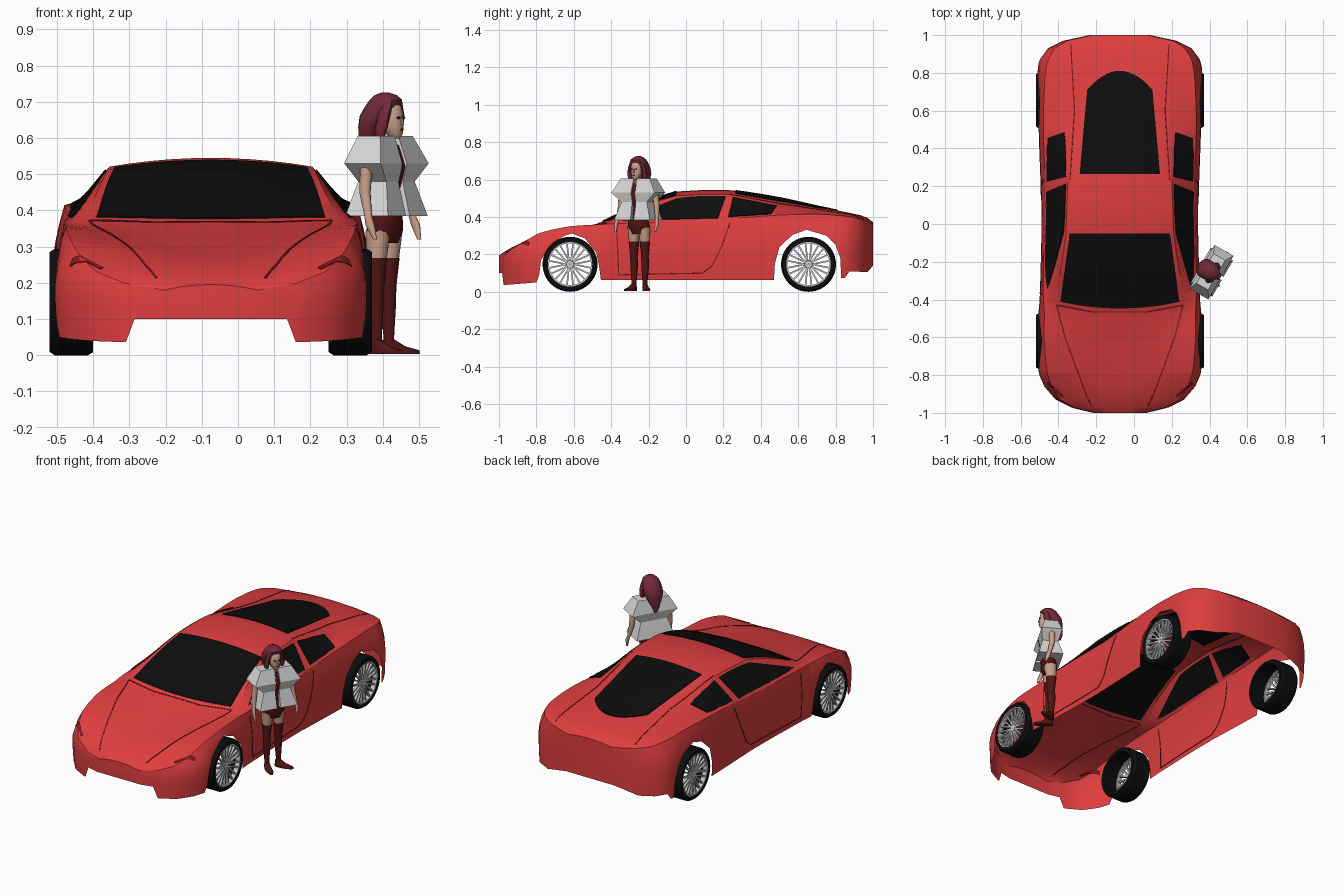
import bpy, bmesh, math
from mathutils import Vector, Matrix
from mathutils.bvhtree import BVHTree

if "Cube" in bpy.data.objects:
    bpy.data.objects.remove(bpy.data.objects["Cube"])


def material(name, r, g, b):
    m = bpy.data.materials.new(name)
    m.diffuse_color = (r, g, b, 1)
    m.use_nodes = True
    m.node_tree.nodes["Principled BSDF"].inputs["Base Color"].default_value = m.diffuse_color
    return m


RED = material("car_red", 0.74, 0.048, 0.05)
SEAM = material("seam_red", 0.22, 0.01, 0.012)
BLACK = material("black", 0.004, 0.004, 0.004)
SILVER = material("rim_silver", 0.6, 0.6, 0.6)
GREY = material("jacket_grey", 0.68, 0.68, 0.68)
SKIN = material("skin", 0.58, 0.35, 0.25)
HAIR = material("hair_crimson", 0.17, 0.022, 0.04)
CLOTH = material("dark_red_cloth", 0.085, 0.007, 0.007)
CX = -0.075  # centre line of the car


def make(name, verts, faces, mat, smooth=None):
    me = bpy.data.meshes.new(name)
    me.from_pydata([tuple(v) for v in verts], [], faces)
    me.materials.append(mat)
    if smooth:
        me.shade_smooth()
        me.set_sharp_from_angle(angle=math.radians(smooth))
    ob = bpy.data.objects.new(name, me)
    bpy.context.collection.objects.link(ob)
    return ob


# ---- car body: loft of cross-sections along y
# y, max half width, shoulder half width, shoulder z, roof/hood edge half width, edge z, centre z
ST = [(-1.0, .14, .13, .18, .08, .19, .195), (-.97, .26, .24, .20, .13, .212, .215),
      (-.93, .34, .315, .23, .15, .235, .238), (-.86, .40, .36, .272, .175, .267, .265),
      (-.78, .43, .385, .315, .20, .295, .287), (-.62, .435, .40, .35, .26, .335, .327),
      (-.46, .43, .40, .36, .33, .362, .37), (-.40, .425, .405, .363, .34, .382, .398),
      (-.25, .42, .405, .37, .315, .45, .467), (-.05, .415, .40, .375, .285, .513, .536),
      (.1, .415, .395, .38, .28, .521, .545), (.22, .42, .395, .39, .275, .52, .545),
      (.5, .43, .405, .41, .262, .468, .502), (.7, .435, .40, .415, .25, .44, .458),
      (.85, .43, .385, .405, .22, .42, .427), (.93, .38, .345, .39, .2, .403, .41),
      (.97, .30, .28, .378, .17, .39, .396), (1.0, .16, .145, .36, .09, .368, .372)]
# lower edge with both wheel arches
LOW = [(-1, .1), (-.983, .1), (-.975, .036), (-.8, .05), (-.785, .09), (-.775, .17), (-.72, .255),
       (-.65, .3), (-.61, .312), (-.54, .285), (-.48, .21), (-.465, .14), (-.455, .062), (.47, .062),
       (.475, .15), (.5, .24), (.57, .305), (.645, .332), (.75, .3), (.8, .25), (.825, .18),
       (.83, .075), (.85, .075), (.875, .11), (.97, .105), (1, .14)]


def low(y):
    for (a, p), (b, q) in zip(LOW, LOW[1:]):
        if y <= b:
            return p + (q - p) * (y - a) / (b - a)
    return LOW[-1][1]


def station(y):
    i = max(k for k in range(len(ST) - 1) if ST[k][0] <= y + 1e-9)
    h = ST[i + 1][0] - ST[i][0]
    t = (y - ST[i][0]) / h

    def slope(k, c):
        a, b = ST[max(k - 1, 0)], ST[min(k + 1, len(ST) - 1)]
        return (b[c] - a[c]) / (b[0] - a[0])
    return [(2*t**3 - 3*t*t + 1) * ST[i][c] + (t**3 - 2*t*t + t) * h * slope(i, c)
            + (3*t*t - 2*t**3) * ST[i + 1][c] + (t**3 - t*t) * h * slope(i + 1, c) for c in range(1, 7)]


def half_section(y):
    w, ws, zs, we, ze, zc = station(y)
    zb, zm = low(y), .17 + .04 * (y + 1)
    zm = min(zm, zs - .03)
    pts = []
    for k in range(6):
        z = zb + (zs - zb) * k / 6
        x = w - .015 * ((zm - z) / zm) ** 2 if z < zm else w + (ws - w) * ((z - zm) / (zs - zm)) ** 2
        pts.append((x, z))
    pts += [(ws + (we - ws) * k / 3, zs + (ze - zs) * k / 3) for k in range(3)]
    pts += [(we * (1 - k / 5), ze + (zc - ze) * (1 - (1 - k / 5) ** 2)) for k in range(6)]
    return pts


ys = sorted({r[0] for r in ST} | {p[0] for p in LOW} | {-.35, -.3, -.15, .3, .4})
V, F = [], []
for y in ys:
    h = half_section(y)
    V += [Vector((CX + x, y, z)) for x, z in h] + [Vector((CX - x, y, z)) for x, z in h[-2::-1]]
n = len(V) // len(ys)
for j in range(len(ys) - 1):
    for i in range(n - 1):
        a = j * n + i
        F.append((a, a + n, a + n + 1, a + 1))
F += [tuple(range(n)), tuple(range(len(V) - 1, len(V) - n - 1, -1))]
make("car_body", V, F, RED, 28)
TREE = BVHTree.FromPolygons(V, F)


# ---- plates laid on the body: projected from above ("z") or from a side (+1 / -1)
def hit(a, b, way):
    o, d = ((CX + a, b, 2), (0, 0, -1)) if way == "z" else ((CX + 2 * way, a, b), (-way, 0, 0))
    p = TREE.ray_cast(Vector(o), Vector(d))[0]
    return p if p else TREE.find_nearest(Vector(o))[0]


def plate(name, A, B, C, D, way, mat, thick=.009, nu=14, nv=10, bow0=0, bow1=0):
    v = []
    for j in range(nv + 1):
        t = j / nv
        for i in range(nu + 1):
            u = i / nu
            p = [(A[c]*(1-u) + B[c]*u)*(1-t) + (D[c]*(1-u) + C[c]*u)*t for c in (0, 1)]
            s = 1 - (2*u - 1) ** 2
            v.append(hit(p[0], p[1] + s * (bow0*(1-t) + bow1*t), way))
    m = nu + 1
    f = [(j*m+i, j*m+i+1, j*m+m+i+1, j*m+m+i) for j in range(nv) for i in range(nu)]
    ob = make(name, v, f, mat)
    mod = ob.modifiers.new("thickness", 'SOLIDIFY')
    mod.thickness, mod.offset = thick, 0
    return ob


plate("windshield", (-.315, -.41), (.315, -.41), (.265, -.05), (-.265, -.05), "z", BLACK, bow0=-.035)
plate("rear_window", (-.212, .265), (.212, .265), (.172, .71), (-.172, .71), "z", BLACK, bow1=.1)
for s in (1, -1):
    plate("front_side_window", (-.34, .38), (.17, .393), (.212, .508), (-.05, .498), s, BLACK, bow1=.006)
    plate("quarter_window", (.225, .4), (.455, .418), (.485, .457), (.25, .505), s, BLACK)


def seam(name, pts, way, w=.003):
    for p, q in zip(pts, pts[1:]):
        d = (Vector(q) - Vector(p)).normalized()
        e = Vector((-d.y, d.x)) * w
        a, b = Vector(p), Vector(q)
        plate(name, a - e, b - e, b + e, a + e, way, SEAM, .004, 12, 1)


for s in (1, -1):
    seam("hood_seam", [(s*.335, -.43), (s*.29, -.6), (s*.18, -.9), (s*.15, -.965)], "z")
    seam("deck_seam", [(s*.265, .23), (s*.24, .6), (s*.26, .95)], "z")
    seam("headlight_slit", [(s*.3, -.915), (s*.385, -.84)], "z", .006)
    seam("door_seam", [(.235, .37), (.19, .24), (.14, .14), (.09, .1), (-.36, .09), (-.37, .34)], s)
seam("cowl_seam", [(-.335, -.43), (-.15, -.465), (.15, -.465), (.335, -.43)], "z")


# ---- wheels: lathed tyre and rim ring, hub and paired spokes
def lathe(profile, seg=40):
    v = [(x, r * math.cos(2*math.pi*k/seg), r * math.sin(2*math.pi*k/seg))
         for k in range(seg) for r, x in profile]
    m = len(profile)
    f = [(k*m+i, k*m+(i+1) % m, ((k+1) % seg)*m+(i+1) % m, ((k+1) % seg)*m+i)
         for k in range(seg) for i in range(m)]
    return v, f


def rim_parts():
    v, f = lathe([(.119, .03), (.122, .058), (.112, .058), (.112, .03)])
    hv, hf = lathe([(.002, .03), (.02, .03), (.024, .04), (.02, .05), (.002, .05)], 16)
    f += [tuple(i + len(v) for i in q) for q in hf]
    v += hv
    for k in range(20):
        a = 2 * math.pi * (k // 2) / 10
        b = a + (.17 if k % 2 else -.17)
        p = Vector((0, math.cos(a), math.sin(a))) * .018
        q = Vector((0, math.cos(b), math.sin(b))) * .115
        e = (q - p).normalized().cross(Vector((1, 0, 0))) * .0042
        o = len(v)
        v += [c + g * e + Vector((x, 0, 0)) for c, x0 in ((p, .035), (q, .04))
              for g in (-1, 1) for x in (x0, x0 + .013)]
        f += [tuple(o + i for i in q4) for q4 in
              ((0, 1, 3, 2), (4, 6, 7, 5), (0, 4, 5, 1), (2, 3, 7, 6), (1, 5, 7, 3), (0, 2, 6, 4))]
    return v, f


def fix_normals(ob):
    bm = bmesh.new()
    bm.from_mesh(ob.data)
    bmesh.ops.recalc_face_normals(bm, faces=bm.faces)
    bm.to_mesh(ob.data)
    bm.free()


TYRE = lathe([(.119, -.06), (.138, -.06), (.147, -.046), (.147, .046), (.138, .06), (.119, .06)])
RIM = rim_parts()
for s in (1, -1):
    for y in (-.62, .655):
        for name, (v, f), mat in (("tyre", TYRE, BLACK), ("rim", RIM, SILVER)):
            ob = make(name, v, f, mat, 30)
            fix_normals(ob)
            ob.location = (CX + s * .385, y, .147)
            ob.rotation_euler.z = 0 if s > 0 else math.pi


# ---- standing figure: horizontal ring lofts (z, cx, cy, rx, ry), turned to face outwards
PLACE = Matrix.Translation((.41, -.255, 0)) @ Matrix.Rotation(math.radians(60), 4, 'Z')


def loft(name, rings, mat, n=14, base=(0, 0), yaw=0):
    k = math.sqrt(2) if n == 4 else 1
    turn = Matrix.Translation((base[0], base[1], 0)) @ Matrix.Rotation(yaw, 4, 'Z')
    v = []
    for z, cx, cy, rx, ry in rings:
        for i in range(n):
            a = 2 * math.pi * (i + .5) / n
            v.append(PLACE @ turn @ Vector((cx + k*rx*math.cos(a), cy + k*ry*math.sin(a), z)))
    f = [(j*n+i, j*n+(i+1) % n, (j+1)*n+(i+1) % n, (j+1)*n+i)
         for j in range(len(rings) - 1) for i in range(n)]
    f += [tuple(range(n)), tuple(range((len(rings)-1)*n, len(rings)*n))]
    ob = make(name, v, f, mat, None if n == 4 else 50)
    fix_normals(ob)


for s in (1, -1):
    loft("boot", [(.02, 0, 0, .013, .018), (.05, 0, 0, .013, .015), (.14, 0, .003, .02, .023),
                  (.19, 0, 0, .02, .021), (.268, 0, 0, .028, .03)], CLOTH, base=(s*.034, .012))
    loft("boot_foot", [(.003, 0, -.033, .016, .055), (.014, 0, -.032, .018, .054),
                       (.024, 0, -.014, .016, .034), (.042, 0, 0, .013, .018)], CLOTH,
         base=(s*.034, .012), yaw=.75 if s > 0 else -.1)
    loft("thigh", [(.262, s*.034, .012, .026, .028), (.345, s*.033, .008, .032, .036)], SKIN)
    loft("jacket_half", [(.385, s*.06, 0, .05, .068), (.48, s*.045, 0, .033, .045),
                         (.53, s*.073, 0, .06, .058), (.605, s*.05, .004, .04, .036)], GREY, 4)
    loft("arm", [(.32, s*.122, -.034, .005, .006), (.36, s*.126, -.02, .009, .014),
                 (.385, s*.122, -.012, .009, .011), (.45, s*.112, .004, .015, .016),
                 (.54, s*.102, .004, .018, .018)], SKIN, 10)
    loft("hair_lock", [(.59, s*.042, -.005, .006, .008), (.62, s*.046, -.008, .014, .017),
                       (.66, s*.04, -.015, .013, .018), (.705, s*.022, -.015, .014, .02)], HAIR, 8)
    loft("eye", [(.653, s*.013, -.046, .003, .004), (.656, s*.013, -.046, .007, .0055),
                 (.659, s*.013, -.046, .003, .004)], BLACK, 8)
loft("jacket_back", [(.385, 0, .058, .03, .01), (.48, 0, .038, .03, .007),
                     (.53, 0, .05, .03, .008), (.605, 0, .03, .03, .01)], GREY, 4)
loft("outfit", [(.31, 0, .008, .05, .036), (.345, 0, .006, .066, .046), (.39, 0, 0, .056, .042),
                (.45, 0, 0, .04, .036), (.52, 0, -.006, .05, .05), (.58, 0, 0, .05, .034)], CLOTH)
loft("neck", [(.57, 0, 0, .03, .024), (.6, 0, 0, .017, .018), (.63, 0, 0, .016, .018)], SKIN)
loft("head", [(.598, 0, -.03, .008, .01), (.61, 0, -.026, .02, .023), (.635, 0, -.018, .029, .032),
              (.665, 0, -.012, .032, .037), (.69, 0, -.006, .03, .036), (.705, 0, 0, .015, .02)], SKIN)
loft("nose", [(.636, 0, -.049, .006, .008), (.66, 0, -.047, .003, .003)], SKIN, 6)
loft("lips", [(.62, 0, -.047, .004, .003), (.623, 0, -.048, .008, .004), (.626, 0, -.048, .004, .003)], HAIR, 6)
loft("hair", [(.535, 0, .066, .008, .007), (.565, 0, .066, .02, .016), (.6, 0, .055, .038, .026),
              (.63, 0, .043, .052, .038), (.66, 0, .03, .053, .047), (.685, 0, .012, .05, .05),
              (.705, 0, .002, .042, .046), (.718, 0, .002, .028, .032), (.725, 0, .004, .01, .012)], HAIR)
